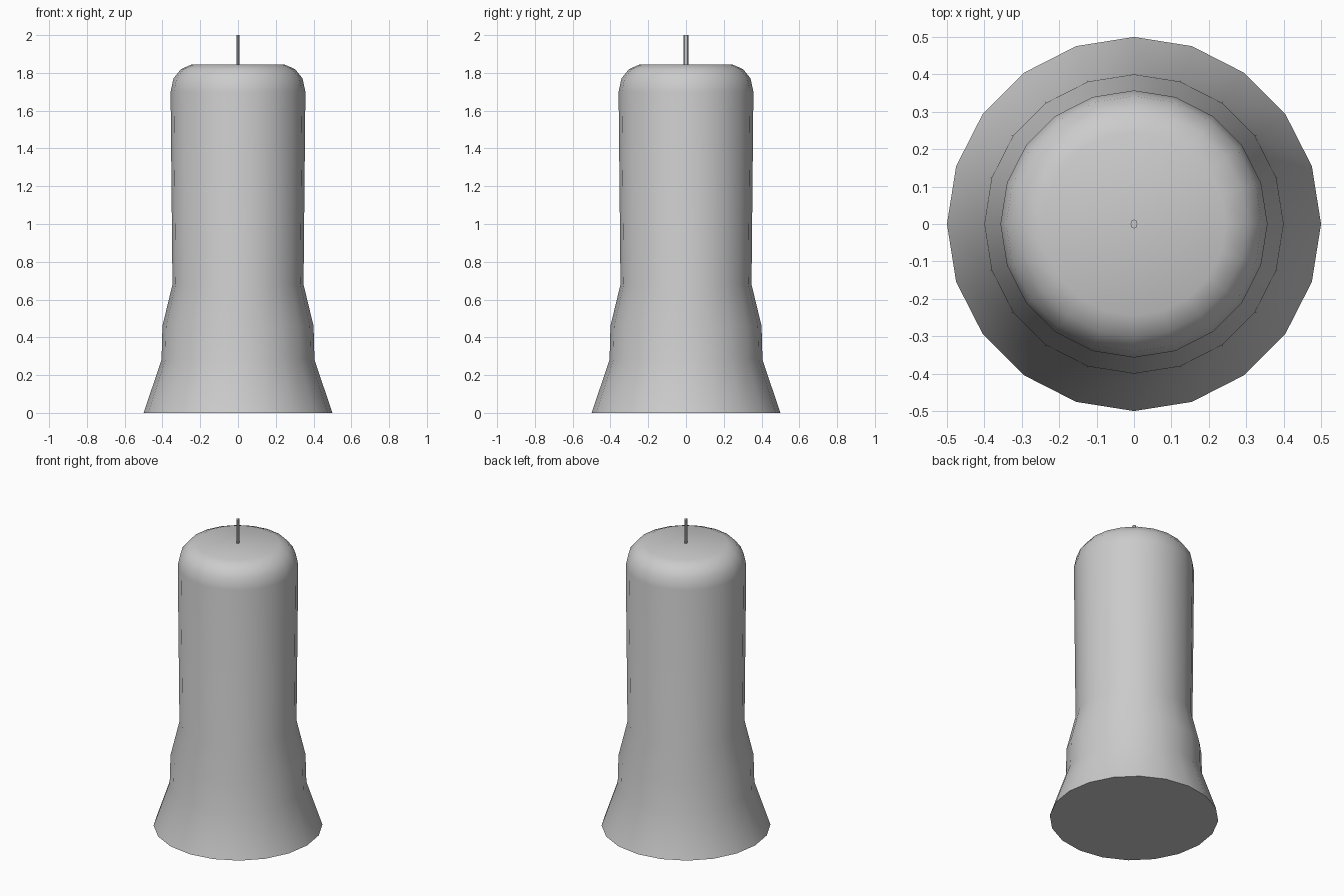
import bpy, bmesh, math

if "Cube" in bpy.data.objects:
    bpy.data.objects.remove(bpy.data.objects["Cube"])

SIDES = 20


def material(name, value):
    m = bpy.data.materials.new(name)
    m.diffuse_color = (value, value, value, 1)
    m.use_nodes = True
    m.node_tree.nodes["Principled BSDF"].inputs["Base Color"].default_value = m.diffuse_color
    return m


def lathe(name, profile, sides, mat, sx=1.0, sy=1.0):
    """Capped solid of revolution from (radius, height) points, bottom to top."""
    bm = bmesh.new()
    rings = []
    for r, z in profile:
        ring = []
        for i in range(sides):
            a = 2 * math.pi * i / sides
            ring.append(bm.verts.new((r * sx * math.cos(a), r * sy * math.sin(a), z)))
        rings.append(ring)
    for low, high in zip(rings, rings[1:]):
        for i in range(sides):
            j = (i + 1) % sides
            bm.faces.new((low[i], low[j], high[j], high[i]))
    bm.faces.new(rings[0][::-1])
    bm.faces.new(rings[-1])
    mesh = bpy.data.meshes.new(name)
    bm.to_mesh(mesh)
    bm.free()
    mesh.materials.append(mat)
    obj = bpy.data.objects.new(name, mesh)
    bpy.context.collection.objects.link(obj)
    bpy.context.view_layer.objects.active = obj
    obj.select_set(True)
    bpy.ops.object.shade_smooth_by_angle(angle=math.radians(40))
    obj.select_set(False)
    return obj


grey = material("wax grey", 0.6)

# Wax body: flared foot, waist, straight column and rounded shoulder
lathe("candle_body", [
    (0.50, 0.0), (0.405, 0.28), (0.40, 0.46), (0.347, 0.68),
    (0.357, 1.70), (0.342, 1.77), (0.302, 1.82), (0.245, 1.845),
], SIDES, grey)

# Thin, slightly oval wick
lathe("wick", [(1.0, 1.84), (1.0, 2.0)], 8, grey, sx=0.009, sy=0.0125)
